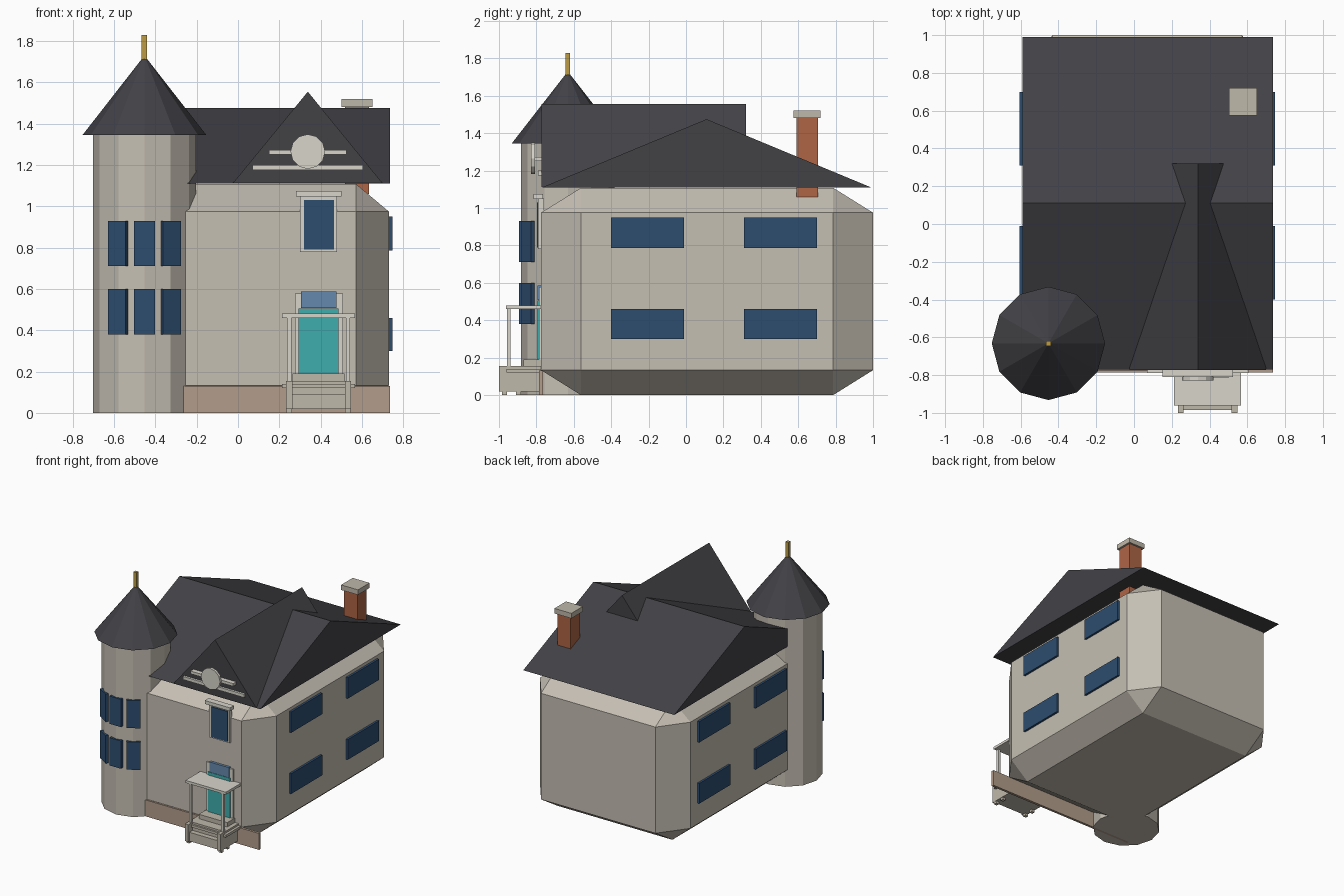
import bpy, bmesh, math
from mathutils import Matrix

if "Cube" in bpy.data.objects:
    bpy.data.objects.remove(bpy.data.objects["Cube"])


def mat(name, r, g, b):
    m = bpy.data.materials.new(name)
    m.diffuse_color = (r, g, b, 1)
    m.use_nodes = True
    m.node_tree.nodes["Principled BSDF"].inputs["Base Color"].default_value = m.diffuse_color
    return m


WALL = mat("wall", 0.56, 0.52, 0.45)
ROOF = mat("slate", 0.055, 0.054, 0.062)
TRIM = mat("trim", 0.68, 0.66, 0.59)
STONE = mat("stone", 0.52, 0.48, 0.40)
PLINTH = mat("plinth", 0.45, 0.34, 0.26)
GLASS = mat("glass", 0.026, 0.075, 0.16)
TRANSOM = mat("transom", 0.13, 0.25, 0.42)
TEAL = mat("teal", 0.05, 0.42, 0.42)
BRICK = mat("brick", 0.42, 0.13, 0.06)
GOLD = mat("gold", 0.50, 0.33, 0.06)


def finish(name, bm, material):
    bmesh.ops.recalc_face_normals(bm, faces=bm.faces)
    me = bpy.data.meshes.new(name)
    bm.to_mesh(me)
    bm.free()
    me.materials.append(material)
    ob = bpy.data.objects.new(name, me)
    bpy.context.collection.objects.link(ob)
    return ob


def box(name, x, y, z, material, bevel=0):
    """Box from (min, max) ranges; bevel is a fraction of each dimension."""
    bm = bmesh.new()
    bmesh.ops.create_cube(bm, size=1)
    if bevel:
        bmesh.ops.bevel(bm, geom=bm.edges[:], offset=bevel, segments=1, affect='EDGES')
    bm.transform(Matrix.Translation([sum(r) / 2 for r in (x, y, z)])
                 @ Matrix.Diagonal([r[1] - r[0] for r in (x, y, z)] + [1]))
    return finish(name, bm, material)


def cone(name, r1, r2, z0, z1, material, at=(0, 0), sides=12):
    bm = bmesh.new()
    bmesh.ops.create_cone(bm, cap_ends=True, segments=sides, radius1=r1, radius2=r2, depth=z1 - z0)
    bm.transform(Matrix.Translation((at[0], at[1], (z0 + z1) / 2)))
    return finish(name, bm, material)


def prism(name, profile, offset, material):
    """Extrude a closed profile of 3D points along an offset."""
    bm = bmesh.new()
    f = bm.faces.new([bm.verts.new(p) for p in profile])
    ext = bmesh.ops.extrude_face_region(bm, geom=[f], use_keep_orig=True)
    bmesh.ops.translate(bm, vec=offset, verts=[v for v in ext["geom"] if isinstance(v, bmesh.types.BMVert)])
    return finish(name, bm, material)


# Main house block and roofs
box("house_body", (-0.59, 0.73), (-0.775, 1.0), (0, 1.108), WALL, bevel=0.12)
box("front_plinth", (-0.59, 0.735), (-0.785, -0.765), (0, 0.13), PLINTH)
prism("main_roof", [(-0.59, -0.77, 1.11), (-0.59, 0.99, 1.11), (-0.59, 0.11, 1.475)], (1.325, 0, 0), ROOF)
prism("front_gable", [(-0.025, -0.772, 1.112), (0.7, -0.772, 1.112), (0.338, -0.772, 1.555)], (0, 1.092, 0), ROOF)

# Corner tower
TX, TY = -0.453, -0.632
cone("tower_wall", 0.25, 0.25, 0, 1.35, WALL, (TX, TY))
cone("tower_roof", 0.3, 0, 1.345, 1.73, ROOF, (TX, TY))
box("tower_finial", (TX - 0.013, TX + 0.013), (TY - 0.013, TY + 0.013), (1.71, 1.83), GOLD)
for z0 in (0.38, 0.71):
    for deg in (-31, 0, 31):
        w = box("tower_window", (-0.05, 0.05), (-0.26, -0.23), (z0, z0 + 0.22), GLASS)
        w.rotation_euler.z = math.radians(deg)
        w.location = (TX, TY, 0)

# Side windows, both sides
for x in ((0.715, 0.747), (-0.607, -0.575)):
    for y in ((-0.40, -0.01), (0.31, 0.70)):
        for z in ((0.30, 0.46), (0.785, 0.95)):
            box("side_window", x, y, z, GLASS)

# Upper front window
box("upper_window_frame", (0.30, 0.48), (-0.79, -0.76), (0.78, 1.05), TRIM)
box("upper_window_glass", (0.32, 0.465), (-0.797, -0.77), (0.79, 1.03), GLASS)
box("upper_window_lintel", (0.28, 0.50), (-0.815, -0.765), (1.048, 1.075), TRIM)

# Front door
box("door_frame", (0.275, 0.508), (-0.787, -0.76), (0.14, 0.577), TRIM)
box("door_panel", (0.293, 0.487), (-0.795, -0.77), (0.15, 0.505), TEAL)
box("door_transom", (0.305, 0.477), (-0.795, -0.77), (0.507, 0.587), TRANSOM)

# Porch with canopy, posts and steps
box("porch_canopy", (0.213, 0.567), (-0.962, -0.775), (0.46, 0.48), TRIM)
box("porch_deck", (0.213, 0.567), (-0.96, -0.77), (0.12, 0.14), STONE)
box("door_sill", (0.265, 0.515), (-0.87, -0.77), (0.14, 0.19), STONE)
for i, (y, z) in enumerate(((-0.985, 0.09), (-0.945, 0.155))):
    box("porch_step", (0.263, 0.517), (y, -0.78), (0.02, z), STONE)
for x in (0.248, 0.532):
    box("porch_post", (x - 0.01, x + 0.01), (-0.957, -0.938), (0.14, 0.465), TRIM)
    box("step_cheek", (x - 0.015, x + 0.015), (-1.0, -0.77), (0.02, 0.155), STONE)
    for y in (-0.97, -0.895):
        box("step_foot", (x - 0.013, x + 0.013), (y - 0.013, y + 0.013), (0, 0.025), STONE)

# Gable ornament: two bars and a round panel
box("gable_lower_bar", (0.07, 0.605), (-0.79, -0.765), (1.175, 1.20), TRIM)
box("gable_upper_bar", (0.15, 0.525), (-0.81, -0.765), (1.25, 1.272), TRIM)
disc = cone("gable_disc", 0.084, 0.084, -0.01, 0.01, TRIM)
disc.rotation_euler.x = math.pi / 2
disc.location = (0.338, -0.818, 1.265)

# Chimney
box("chimney", (0.518, 0.635), (0.59, 0.705), (1.06, 1.485), BRICK)
box("chimney_cap", (0.502, 0.65), (0.575, 0.72), (1.48, 1.52), STONE)
